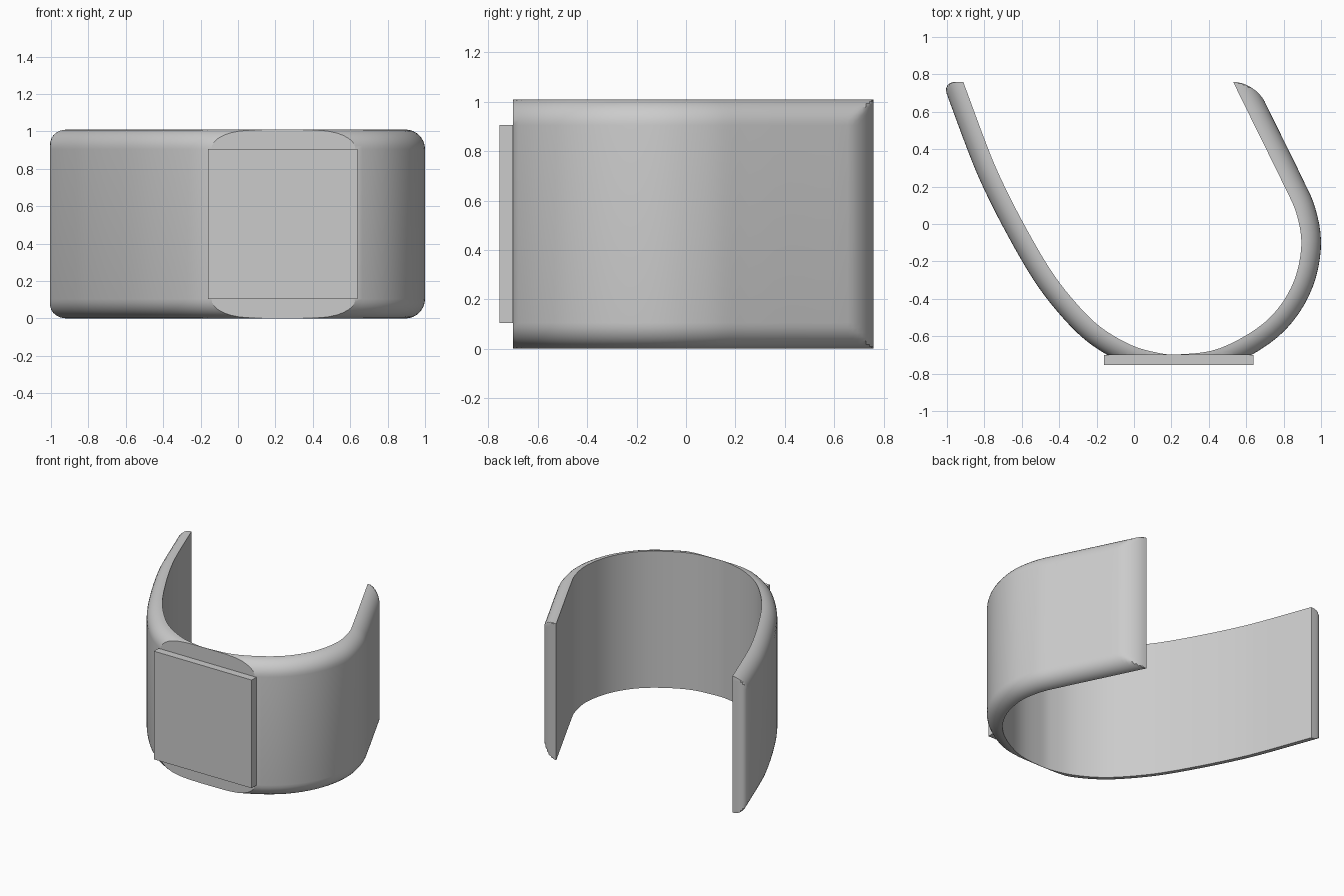
import bpy, bmesh, math
from mathutils import Vector

cube = bpy.data.objects.get("Cube")
if cube:
    bpy.data.objects.remove(cube)

HEIGHT, THICK, ROUND, STEPS = 1.01, 0.105, 0.105, 8
FLAT_Y = -0.70

grey = bpy.data.materials.new("light grey")
grey.use_nodes = True
grey.diffuse_color = (0.6, 0.6, 0.6, 1)
grey.node_tree.nodes["Principled BSDF"].inputs["Base Color"].default_value = (0.6, 0.6, 0.6, 1)


def make_object(name, bm):
    bmesh.ops.recalc_face_normals(bm, faces=bm.faces)
    mesh = bpy.data.meshes.new(name)
    bm.to_mesh(mesh)
    bm.free()
    mesh.materials.append(grey)
    obj = bpy.data.objects.new(name, mesh)
    bpy.context.collection.objects.link(obj)
    return obj


def spline(points, count):
    """Smooth curve through the points, as (position, direction) pairs."""
    pts = [Vector(p) for p in points]
    pts = [2 * pts[0] - pts[1]] + pts + [2 * pts[-1] - pts[-2]]
    for a, b, c, d in zip(pts, pts[1:], pts[2:], pts[3:]):
        k1, k2, k3 = c - a, 2 * a - 5 * b + 4 * c - d, 3 * b - a - 3 * c + d
        for i in range(count):
            t = i / count
            yield b + (k1 * t + k2 * t * t + k3 * t ** 3) / 2, k1 + 2 * k2 * t + 3 * k3 * t * t


# Quarter-round edge: fractions of the thickness, with their height inset
angles = [k * math.pi / 2 / STEPS for k in range(STEPS + 1)]
edge = [(math.sin(a), ROUND * (1 - math.cos(a))) for a in angles]
profile = [(f, s) for f, s in edge] + [(f, HEIGHT - s) for f, s in reversed(edge)]


def tip_rows(tip, slope, side, length, first):
    """Rows of a rounded band end: inner point, outward vector, thickness share."""
    start = edge[first][0]
    out = Vector((side * THICK * math.hypot(1, slope), 0))
    rows = [(Vector(tip), out, 0)] if first else []
    for f, _ in edge[first:]:
        u = (f - start) / (1 - start)
        drop = length * (1 - math.sqrt(max(0, 1 - u * u)))
        rows.append((Vector((tip[0] - slope * drop, tip[1] - drop)), out, f))
    return rows


# Curved band: inner line followed from the right tip round to the left tip
inner = [(-0.913, 0.76), (-0.80, 0.455), (-0.72, 0.26), (-0.60, 0.02), (-0.45, -0.24),
         (-0.315, -0.417), (-0.18, -0.55), (-0.02, -0.645), (0.12, -0.687), (0.24, -0.697),
         (0.46, -0.664), (0.70, -0.525), (0.84, -0.34), (0.894, -0.13), (0.87, 0.05),
         (0.80, 0.21), (0.665, 0.485), (0.53, 0.76)]
rows = tip_rows(inner[0], -0.37, -1, 0.065, 2)
for p, d in spline(inner, 5):
    if p.y < 0.56:
        rows.append((p, Vector((d.y, -d.x)).normalized() * THICK, 1))
rows += reversed(tip_rows(inner[-1], -0.49, 1, 0.105, 0))

bm = bmesh.new()
rings = []
for p, out, limit in rows:
    ring = []
    for f, z in profile:
        q = p + out * min(f, limit)
        ring.append(bm.verts.new((q.x, q.y, z)))
    rings.append(ring)
for a, b in zip(rings, rings[1:]):
    for i in range(len(profile)):
        j = (i + 1) % len(profile)
        bm.faces.new((a[i], a[j], b[j], b[i]))
bmesh.ops.remove_doubles(bm, verts=bm.verts, dist=1e-5)
bmesh.ops.recalc_face_normals(bm, faces=bm.faces)

# Flat seat cut across the front of the band
cut = bmesh.ops.bisect_plane(bm, geom=bm.verts[:] + bm.edges[:] + bm.faces[:],
                             plane_co=(0, FLAT_Y, 0), plane_no=(0, -1, 0), clear_outer=True)
rim = [g for g in cut["geom_cut"] if isinstance(g, bmesh.types.BMEdge)]
bmesh.ops.holes_fill(bm, edges=rim, sides=0)
band = make_object("curved_band", bm)
bpy.ops.object.select_all(action="DESELECT")
band.select_set(True)
bpy.context.view_layer.objects.active = band
bpy.ops.object.shade_smooth_by_angle(angle=math.radians(30))

# Square plate on the flat seat
bm = bmesh.new()
bmesh.ops.create_cube(bm, size=1)
for v in bm.verts:
    v.co = (0.24 + v.co.x * 0.8, FLAT_Y - 0.0275 + v.co.y * 0.055, 0.505 + v.co.z * 0.8)
make_object("front_plate", bm)
